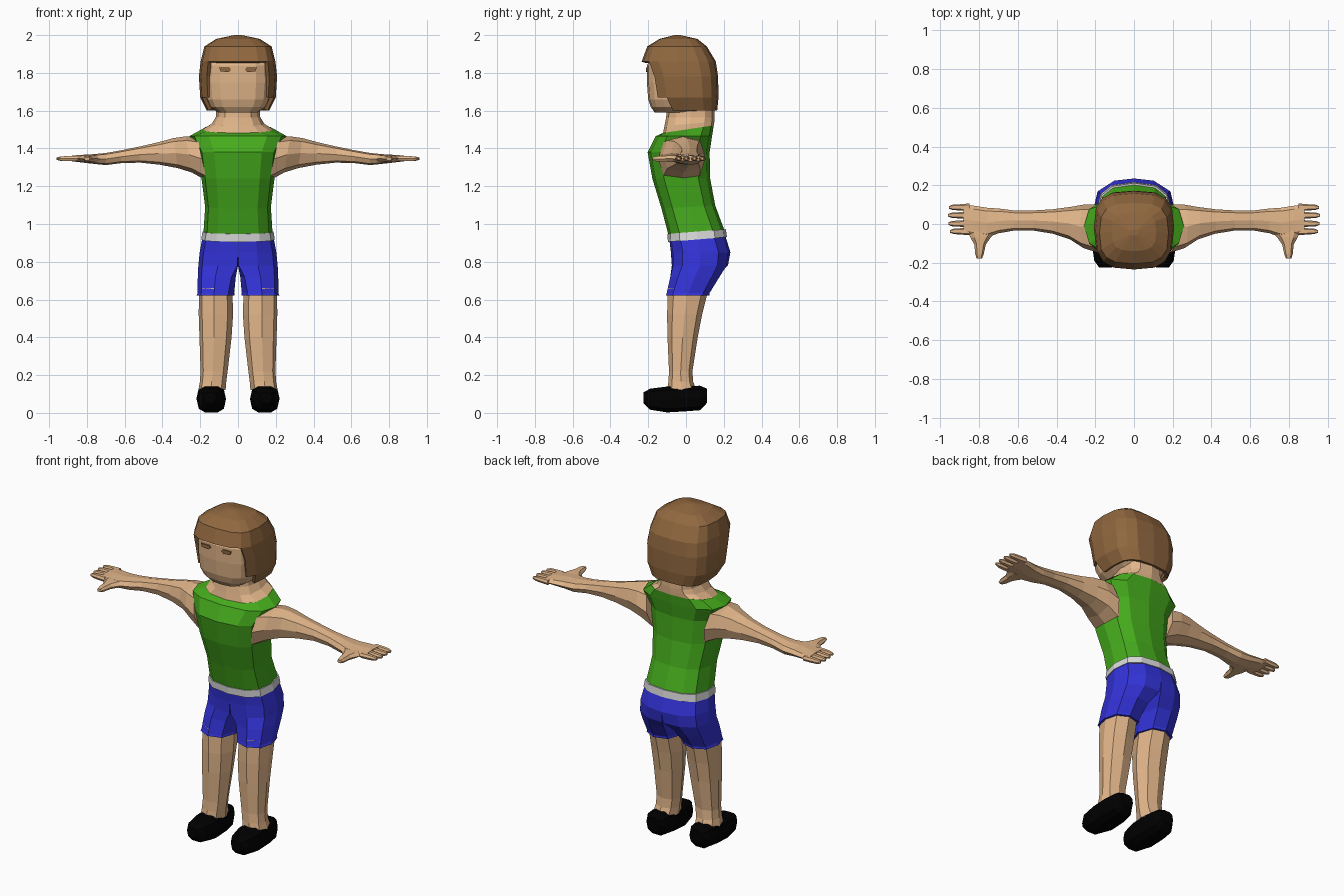
import bpy, bmesh, math


def material(name, rgb):
    m = bpy.data.materials.new(name)
    m.diffuse_color = (*rgb, 1)
    return m


SKIN = material("tan skin", (0.75, 0.46, 0.25))
HAIR = material("brown hair", (0.28, 0.137, 0.05))
GREEN = material("green shirt", (0.06, 0.41, 0.012))
BLUE = material("blue shorts", (0.033, 0.033, 0.70))
GREY = material("light grey band", (0.68, 0.68, 0.68))
BLACK = material("black shoe", (0.0, 0.0, 0.0))


def ring(axis, pos, a0, a1, b0, b1, n=12, power=0.75, tilt=0.0):
    """Rounded-box section across an axis; tilt leans it along its second direction."""
    pts = []
    for i in range(n):
        t = 2 * math.pi * i / n
        c, s = round(math.cos(t), 6), round(math.sin(t), 6)
        a = (a0 + a1) / 2 + (a1 - a0) / 2 * math.copysign(abs(c) ** power, c)
        db = (b1 - b0) / 2 * math.copysign(abs(s) ** power, s)
        b, p = (b0 + b1) / 2 + db, pos + tilt * db
        pts.append({"x": (p, a, b), "y": (a, p, b), "z": (a, b, p)}[axis])
    return pts


def loft(name, tubes, mat, mirror=False):
    """Skin each list of rings into a closed tube."""
    bm = bmesh.new()
    for rings in tubes:
        rows = [[bm.verts.new(p) for p in r] for r in rings]
        n = len(rows[0])
        for lo, hi in zip(rows, rows[1:]):
            for i in range(n):
                j = (i + 1) % n
                bm.faces.new((lo[i], lo[j], hi[j], hi[i]))
        bm.faces.new(rows[0][::-1])
        bm.faces.new(rows[-1])
    bmesh.ops.recalc_face_normals(bm, faces=bm.faces)
    me = bpy.data.meshes.new(name)
    bm.to_mesh(me)
    bm.free()
    me.materials.append(mat)
    ob = bpy.data.objects.new(name, me)
    bpy.context.collection.objects.link(ob)
    if mirror:
        ob.modifiers.new("mirror", "MIRROR").use_mirror_merge = False
    return ob


def body(z, rx, y0, y1, tilt=0.0, n=12, power=0.75):
    return ring("z", z, -rx, rx, y0, y1, n, power, tilt)


# Shirt, widest at the shoulder straps
loft("shirt", [[
    body(0.95, 0.183, -0.092, 0.205, 0.08), body(1.09, 0.174, -0.13, 0.155, 0.05),
    body(1.24, 0.193, -0.178, 0.128), body(1.38, 0.212, -0.203, 0.125),
    body(1.465, 0.258, -0.16, 0.138), body(1.502, 0.19, -0.122, 0.147, 0.15)]], GREEN)

# Waistband
loft("waistband", [[body(0.918, 0.195, -0.096, 0.217, 0.08),
                    body(0.96, 0.188, -0.098, 0.211, 0.08)]], GREY)

# Neck
loft("neck", [[
    body(1.50, 0.19, -0.122, 0.147, 0.15), body(1.53, 0.14, -0.114, 0.15, 0.08),
    body(1.565, 0.118, -0.105, 0.152), body(1.64, 0.112, -0.1, 0.15)]], SKIN)

# Half-pelvis section that turns into a rounded leg section
HALF = [(0, -1), (.5, -.93), (.9, -.6), (1, 0), (.9, .6), (.5, .93), (0, 1), (0, 0)]
ROUND = [(.16, -.8), (.55, -1), (.9, -.7), (1, 0), (.9, .7), (.55, 1), (.16, .8), (0, 0)]


def leg(z, x0, x1, y0, y1, t=1.0, tilt=0.0):
    pts = []
    for (ha, hb), (ra, rb) in zip(HALF, ROUND):
        a, b = ha + (ra - ha) * t, hb + (rb - hb) * t
        dy = b * (y1 - y0) / 2
        pts.append((x0 + a * (x1 - x0), (y0 + y1) / 2 + dy, z + tilt * dy))
    return pts


loft("shorts", [[
    leg(0.92, 0, 0.19, -0.087, 0.21, 0, 0.08), leg(0.85, 0, 0.203, -0.08, 0.235, 0),
    leg(0.78, 0, 0.21, -0.078, 0.225, 0.1), leg(0.72, 0.012, 0.213, -0.086, 0.18, 0.7),
    leg(0.635, 0.02, 0.214, -0.102, 0.125), leg(0.622, 0.018, 0.219, -0.106, 0.124)]], BLUE, True)

loft("leg", [[
    leg(0.66, 0.03, 0.207, -0.096, 0.12), leg(0.52, 0.026, 0.208, -0.1, 0.085),
    leg(0.40, 0.034, 0.204, -0.098, 0.062), leg(0.22, 0.055, 0.198, -0.09, 0.034),
    leg(0.165, 0.062, 0.202, -0.093, 0.038), leg(0.12, 0.066, 0.21, -0.1, 0.055)]], SKIN, True)

# Shoes, from toe to heel
SHOE = [(-.225, .115, .18, .05, .11), (-.19, .085, .205, .015, .13), (-.1, .064, .218, 0, .142),
        (0, .064, .22, .006, .146), (.075, .078, .21, .012, .146), (.11, .1, .185, .05, .13)]
loft("shoe", [[ring("y", *s, n=10, power=0.7) for s in SHOE]], BLACK, True)

# Arms down to the flat palm
ARM = [(.19, -.147, .102, 1.228, 1.46), (.26, -.125, .1, 1.272, 1.464), (.33, -.08, .088, 1.296, 1.455),
       (.42, -.05, .076, 1.314, 1.432), (.52, -.034, .07, 1.325, 1.41), (.62, -.034, .07, 1.322, 1.39),
       (.70, -.048, .08, 1.312, 1.376), (.76, -.07, .084, 1.318, 1.37), (.83, -.06, .095, 1.326, 1.366),
       (.88, -.05, .1, 1.332, 1.362)]
loft("arm", [[ring("x", *s, n=8, tilt=max(0, 0.22 - 0.6 * (s[0] - .19))) for s in ARM]], SKIN, True)

# Four fingers and a thumb
fingers = []
for y, tip in ((.086, .955), (.045, .96), (.002, .958), (-.038, .95)):
    fingers.append([ring("x", x, y - w, y + w, 1.346 - h, 1.346 + h, n=6)
                    for x, w, h in ((.85, .02, .015), (.9, .016, .015),
                                    (tip - .02, .014, .013), (tip, .007, .007))])
THUMB = [(-.03, .70, .86, 1.324, 1.365), (-.07, .74, .845, 1.326, 1.365),
         (-.105, .765, .825, 1.328, 1.363), (-.155, .776, .82, 1.33, 1.36), (-.178, .785, .813, 1.335, 1.355)]
fingers.append([ring("y", *s, n=6) for s in THUMB])
loft("fingers", fingers, SKIN, True)

# Head
HEAD = [(1.59, .105, -.165, .11), (1.62, .15, -.187, .13), (1.66, .17, -.2, .14),
        (1.75, .178, -.207, .145), (1.84, .176, -.207, .14), (1.92, .14, -.16, .09)]
loft("head", [[body(*s, n=16, power=0.65) for s in HEAD]], SKIN)

# Bobbed hair: a shell with the face cut out below the fringe
BOB = [(1.6, .165, -.14, .165), (1.67, .2, -.185, .172), (1.78, .207, -.205, .17), (1.86, .198, -.235, .158),
       (1.94, .178, -.205, .11), (1.98, .115, -.14, .06), (2.0, .02, -.06, -.03)]
hair = loft("hair", [[body(*s, n=16, power=0.65) for s in BOB]], HAIR)
bm = bmesh.new()
bm.from_mesh(hair.data)
cut = []
for f in bm.faces:
    c = f.calc_center_median()
    opening = c.y < -0.1 and abs(c.x) < 0.16 and c.z < 1.855
    if opening or c.z < 1.605:
        cut.append(f)
bmesh.ops.delete(bm, geom=cut, context="FACES")
bm.to_mesh(hair.data)
bm.free()
shell = hair.modifiers.new("thickness", "SOLIDIFY")
shell.thickness = 0.022
shell.offset = -1

# Narrow eye slits on the face
loft("eye", [[[(.036, y, 1.816), (.05, y, 1.804), (.092, y, 1.808), (.1, y, 1.828), (.045, y, 1.828)]
              for y in (-.211, -.203)]], HAIR, True)
